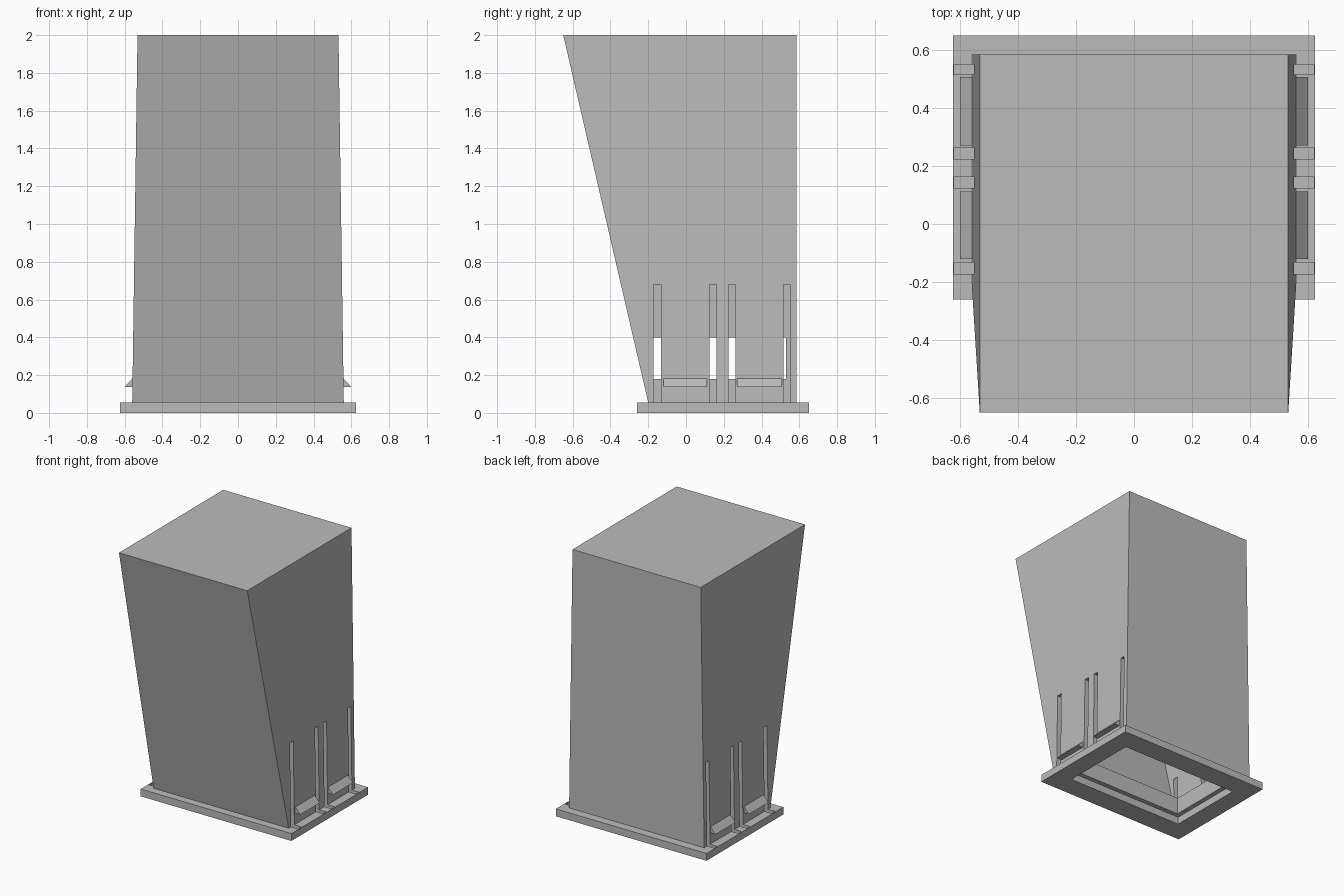
import bpy
import bmesh

cube = bpy.data.objects.get("Cube")
if cube:
    bpy.data.objects.remove(cube, do_unlink=True)

grey = bpy.data.materials.new("plain grey")
grey.use_nodes = True
colour = (0.5, 0.5, 0.5, 1)
grey.diffuse_color = colour
grey.node_tree.nodes["Principled BSDF"].inputs["Base Color"].default_value = colour


def make_loft(name, lower, upper):
    """Block between two rectangles given as (half width, y front, y back, z)."""
    bm = bmesh.new()
    rings = []
    for w, y0, y1, z in (lower, upper):
        corners = ((-w, y0), (w, y0), (w, y1), (-w, y1))
        rings.append([bm.verts.new((x, y, z)) for x, y in corners])
    bottom, top = rings
    bm.faces.new(bottom[::-1])
    bm.faces.new(top)
    for i in range(4):
        j = (i + 1) % 4
        bm.faces.new((bottom[i], bottom[j], top[j], top[i]))
    return finish(name, bm)


def make_box(name, x0, x1, y0, y1, z0, z1):
    obj = make_loft(name, ((x1 - x0) / 2, y0, y1, z0), ((x1 - x0) / 2, y0, y1, z1))
    for v in obj.data.vertices:
        v.co.x += (x0 + x1) / 2
    return obj


def make_hook(name, side, y0, y1):
    """Triangular catch with a flat underside."""
    bm = bmesh.new()
    profile = ((0.54, 0.137), (0.60, 0.137), (0.558, 0.183), (0.54, 0.183))
    face = bm.faces.new([bm.verts.new((side * x, y0, z)) for x, z in profile])
    moved = bmesh.ops.extrude_face_region(bm, geom=[face])["geom"]
    verts = [g for g in moved if isinstance(g, bmesh.types.BMVert)]
    bmesh.ops.translate(bm, verts=verts, vec=(0, y1 - y0, 0))
    return finish(name, bm)


def finish(name, bm):
    bmesh.ops.recalc_face_normals(bm, faces=bm.faces)
    mesh = bpy.data.meshes.new(name)
    bm.to_mesh(mesh)
    bm.free()
    mesh.materials.append(grey)
    obj = bpy.data.objects.new(name, mesh)
    bpy.context.collection.objects.link(obj)
    return obj


def cut(obj, cutters):
    """Subtract the cutters, bake the result and remove the cutters."""
    for cutter in cutters:
        cutter.hide_render = True
        mod = obj.modifiers.new("cut", "BOOLEAN")
        mod.operation = "DIFFERENCE"
        mod.solver = "EXACT"
        mod.object = cutter
    graph = bpy.context.evaluated_depsgraph_get()
    baked = bpy.data.meshes.new_from_object(obj.evaluated_get(graph))
    obj.modifiers.clear()
    obj.data = baked
    for cutter in cutters:
        bpy.data.objects.remove(cutter, do_unlink=True)


# Slots flanking the flexible tongues on both sides
def slot_cutters():
    spans = ((-0.172, -0.132), (0.125, 0.162), (0.225, 0.262), (0.515, 0.55))
    return [make_box("slot_cutter", *sorted((s * 0.505, s * 0.62)), y0, y1, 0.03, 0.68)
            for s in (-1, 1) for y0, y1 in spans]


# Hollow body with a sloping front and a thick lip inside its mouth
body = make_loft("body", (0.56, -0.2, 0.585, 0.055), (0.532, -0.65, 0.585, 2.0))
cavity = make_loft("cavity_cutter", (0.508, -0.174, 0.53, 0.18), (0.484, -0.583, 0.53, 1.94))
mouth = make_loft("mouth_cutter", (0.45, -0.065, 0.455, 0.0), (0.45, -0.065, 0.455, 0.25))
cut(body, [cavity, mouth] + slot_cutters())

# Flange around the foot
flange = make_loft("flange", (0.625, -0.26, 0.65, 0), (0.625, -0.26, 0.65, 0.055))
opening = make_loft("opening_cutter", (0.485, -0.1, 0.49, -0.1), (0.485, -0.1, 0.49, 0.2))
cut(flange, [opening] + slot_cutters())

# Catches on the tongues
for side, label in ((1, "left"), (-1, "right")):
    make_hook(label + "_front_hook", side, -0.12, 0.112)
    make_hook(label + "_back_hook", side, 0.27, 0.507)
